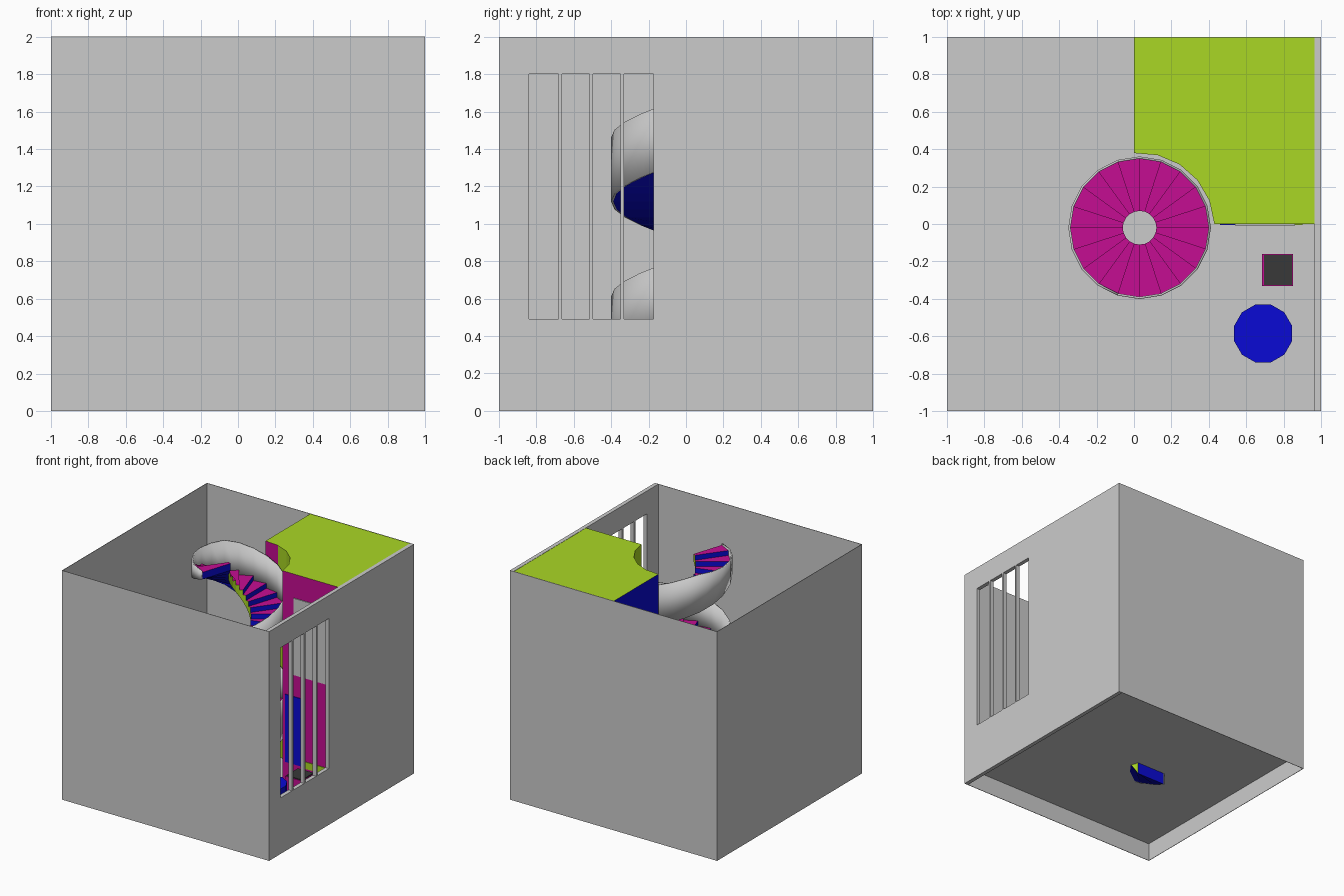
import bpy, bmesh
from math import radians, sin, cos, atan2

cube = bpy.data.objects.get("Cube")
if cube:
    bpy.data.objects.remove(cube, do_unlink=True)


def material(name, rgb):
    m = bpy.data.materials.new(name)
    m.use_nodes = True
    m.diffuse_color = (*rgb, 1)
    m.node_tree.nodes["Principled BSDF"].inputs["Base Color"].default_value = (*rgb, 1)
    return m


GREY = material("plaster grey", (0.6, 0.6, 0.6))
LIME = material("lime", (0.40, 0.68, 0.018))
MAGENTA = material("magenta", (0.56, 0.004, 0.29))
BLUE = material("blue", (0.003, 0.003, 0.66))
DARK = material("charcoal", (0.04, 0.04, 0.04))


def finish(name, bm, *mats):
    bmesh.ops.recalc_face_normals(bm, faces=bm.faces)
    mesh = bpy.data.meshes.new(name)
    bm.to_mesh(mesh)
    bm.free()
    for m in mats:
        mesh.materials.append(m)
    ob = bpy.data.objects.new(name, mesh)
    bpy.context.collection.objects.link(ob)
    return ob


def add_box(bm, x, y, z):
    verts = bmesh.ops.create_cube(bm, size=1)["verts"]
    for v in verts:
        v.co = [a[0] if c < 0 else a[1] for a, c in zip((x, y, z), v.co)]


def box(name, x, y, z, mat):
    bm = bmesh.new()
    add_box(bm, x, y, z)
    return finish(name, bm, mat)


def prism(bm, outline, z0, z1):
    base = bm.faces.new([bm.verts.new((x, y, z0)) for x, y in outline])
    up = bmesh.ops.extrude_face_region(bm, geom=[base])["geom"]
    for v in up:
        if isinstance(v, bmesh.types.BMVert):
            v.co.z = z1


FLOOR, TOP, IN = 0.165, 2.0, 0.965
CX, CY = 0.03, -0.02
T = 0.004

# Shell of the room
box("floor", (-1 + T, IN), (-1 + T, 1 - T), (FLOOR - 0.005, FLOOR), GREY)
box("left_wall", (-1, -1 + T), (-1, 1), (0, TOP), GREY)
box("front_wall", (-1, 1), (-1, -1 + T), (0, TOP), GREY)
box("back_wall", (-1, 1), (1 - T, 1), (0, TOP), GREY)

# Thick wall with the barred opening
W0, W1, SILL, HEAD = -0.84, -0.175, 0.49, 1.8
bm = bmesh.new()
add_box(bm, (IN, 1), (-1, W0), (0, TOP))
add_box(bm, (IN, 1), (W1, 1), (0, TOP))
add_box(bm, (IN, 1), (W0, W1), (0, SILL))
add_box(bm, (IN, 1), (W0, W1), (HEAD, TOP))
finish("barred_wall", bm, GREY)
for i, y in enumerate((-0.673, -0.507, -0.34)):
    box(f"window_bar_{i + 1}", (IN, 1), (y - 0.009, y + 0.009), (SILL, HEAD), GREY)

# Corner block with a round bite taken out for the stair
R_CUT = 0.4
a0, a1 = atan2(0.02, 0.4), atan2(0.4, -0.03)
bite = [(CX + R_CUT * cos(a1 + (a0 - a1) * k / 5), CY + R_CUT * sin(a1 + (a0 - a1) * k / 5))
        for k in range(6)]
bm = bmesh.new()
prism(bm, [(IN, 0), (IN, 1 - T), (0, 1 - T)] + bite, FLOOR, TOP - 0.002)
bmesh.ops.recalc_face_normals(bm, faces=bm.faces)
for f in bm.faces:
    if f.normal.y < -0.99:
        f.material_index = 1
    elif f.normal.x < -0.99:
        f.material_index = 2
finish("corner_block", bm, LIME, MAGENTA, BLUE)

# Plates on the block's front
box("block_window", (0.54, 0.86), (-0.008, 0), (1.12, 1.79), GREY)
box("block_door", (0.46, 0.62), (-0.006, 0), (0.34, 0.93), BLUE)
box("block_skirting", (0.62, 0.9), (-0.006, 0), (0.33, 0.39), LIME)

# Spiral stair
STEPS, TURN, START = 44, radians(18), radians(180)
PITCH, Z0, R_IN, R_OUT = 0.85, 0.0575, 0.09, 0.37


def at(i, r, z):
    a = START + i * TURN
    return (CX + r * cos(a), CY + r * sin(a), z)


def under(i):
    return Z0 + PITCH * i / 20


bm = bmesh.new()
for i in range(STEPS):
    tread = under(i + 1) + 0.06
    v = {}
    for j in (0, 1):
        for r in (R_IN, R_OUT):
            v[j, r, 0] = bm.verts.new(at(i + j, r, under(i + j)))
            v[j, r, 1] = bm.verts.new(at(i + j, r, tread))

    def quad(keys, index):
        bm.faces.new([v[k] for k in keys]).material_index = index

    for h, index in ((1, 0), (0, 1)):
        quad([(0, R_IN, h), (0, R_OUT, h), (1, R_OUT, h), (1, R_IN, h)], index)
    for j in (0, 1):
        quad([(j, R_IN, 0), (j, R_OUT, 0), (j, R_OUT, 1), (j, R_IN, 1)], 1)
    for r in (R_IN, R_OUT):
        quad([(0, r, 0), (1, r, 0), (1, r, 1), (0, r, 1)], 2)
finish("spiral_stairs", bm, MAGENTA, BLUE, LIME)

# Solid handrail band winding round the stair
bm = bmesh.new()
pairs = [(bm.verts.new(at(i, 0.375, under(i))),
          bm.verts.new(at(i, 0.375, min(TOP, under(i) + 0.34)))) for i in range(STEPS + 1)]
for (a, b), (c, d) in zip(pairs, pairs[1:]):
    bm.faces.new((a, c, d, b))
rail = finish("stair_rail", bm, GREY)
solid = rail.modifiers.new("thickness", "SOLIDIFY")
solid.thickness = 0.012
solid.offset = 0
bpy.context.view_layer.objects.active = rail
rail.select_set(True)
bpy.ops.object.shade_smooth_by_angle(angle=radians(35))
rail.select_set(False)

# Round stool and small cabinet
bm = bmesh.new()
prism(bm, [(0.69 + 0.16 * cos(radians(15 + 30 * k)), -0.585 + 0.16 * sin(radians(15 + 30 * k)))
           for k in range(12)], FLOOR, 0.44)
finish("round_stool", bm, BLUE)
box("cabinet", (0.685, 0.85), (-0.33, -0.16), (FLOOR, 0.4), MAGENTA)
box("cabinet_top", (0.695, 0.845), (-0.325, -0.165), (0.4, 0.408), DARK)
